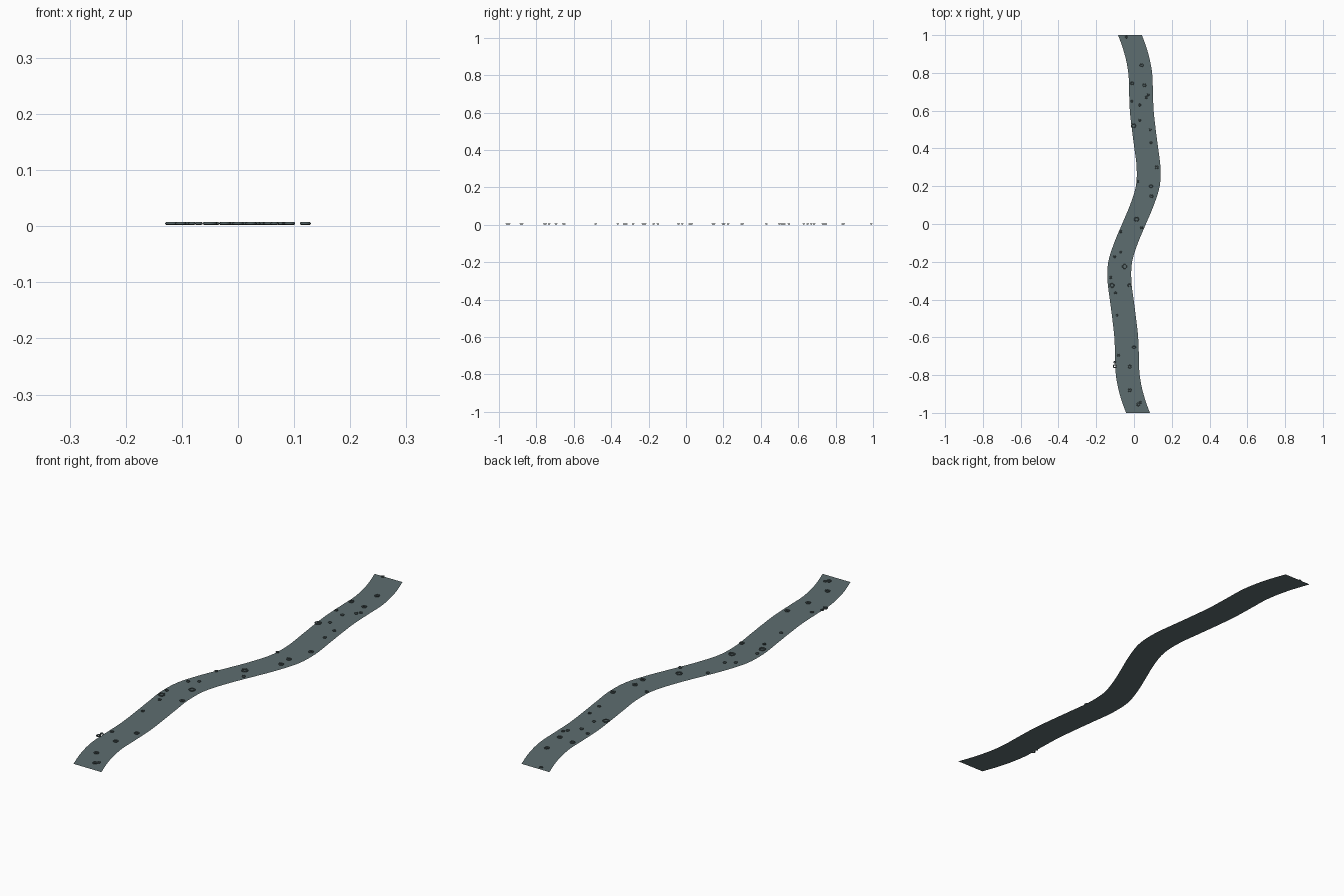
import bpy, bmesh, math

if "Cube" in bpy.data.objects:
    bpy.data.objects.remove(bpy.data.objects["Cube"])

def material(name, rgb):
    m = bpy.data.materials.new(name)
    m.diffuse_color = (*rgb, 1)
    m.use_nodes = True
    m.node_tree.nodes["Principled BSDF"].inputs["Base Color"].default_value = m.diffuse_color
    return m

water_mat = material("water", (0.11, 0.155, 0.16))
ring_mat = material("ripple", (0.09, 0.125, 0.13))

# Centre line of one half; the other half is its point reflection
HALF = [(0, 0), (.1, .042), (.2, .073), (.3, .077), (.4, .065), (.5, .052),
        (.6, .041), (.7, .037), (.8, .033), (.9, .013), (1, -.021)]
WIDTH = 0.126

def offset(i):
    if i < 0:
        return -offset(-i)
    if i > 10:
        return 2 * HALF[10][1] - HALF[9][1] - 0.008
    return HALF[i][1]

def centre_x(y):
    s = math.copysign(1, y)
    i = min(int(abs(y) * 10 + 1e-9), 9)
    t = abs(y) * 10 - i
    a, b, c, d = (offset(i + k) for k in (-1, 0, 1, 2))
    return s * 0.5 * (2*b + (c-a)*t + (2*a-5*b+4*c-d)*t*t + (3*b-a-3*c+d)*t**3)

# Flat winding ribbon
N, M = 80, 4
bm = bmesh.new()
rows = []
for j in range(N + 1):
    y = -1 + 2 * j / N
    rows.append([bm.verts.new((centre_x(y) + WIDTH * (k / M - 0.5), y, 0)) for k in range(M + 1)])
for r0, r1 in zip(rows, rows[1:]):
    for k in range(M):
        bm.faces.new((r0[k], r0[k+1], r1[k+1], r1[k]))
me = bpy.data.meshes.new("stream_surface")
bm.to_mesh(me)
bm.free()
stream = bpy.data.objects.new("stream_surface", me)
bpy.context.collection.objects.link(stream)
me.materials.append(water_mat)

# Small ripple rings on the surface: x, y in hundredths, size class
RINGS = [(-4, 99, 0), (4, 84, 1), (-1, 74.5, 1), (5.5, 73.5, 1), (7.5, 68.5, 0),
         (6.5, 67, 0), (-1.2, 65, 0), (3, 63, 0), (3, 55, 0), (-.3, 52, 2),
         (8.5, 50, 0), (9, 43, 0), (12, 30, 1), (2, 22.5, 0), (9, 20, 1),
         (9.2, 14.7, 1), (1.3, 2.5, 2), (4, -2, 0), (-7, -4, 0), (-7, -15, 0),
         (-10.3, -17.3, 0), (-5, -22.5, 2), (-12.3, -28.3, 0), (-11.7, -32.5, 2),
         (-2.4, -32.5, 1), (-9.8, -36.5, 0), (-9.2, -48.3, 0), (0, -65.3, 1),
         (-8.2, -69.5, 0), (-10.2, -73.2, 0), (-10.2, -75.3, 1), (-2.3, -75.5, 1),
         (-2.3, -88, 1), (2.3, -95.5, 1), (3.3, -94.5, 0)]
SIZES = (0.0045, 0.0075, 0.0105)
for x, y, s in RINGS:
    bpy.ops.mesh.primitive_torus_add(major_segments=20, minor_segments=8,
                                     major_radius=SIZES[s], minor_radius=0.0025,
                                     location=(x / 100, y / 100, 0.005))
    ring = bpy.context.object
    ring.name = "ripple_ring"
    ring.data.materials.append(ring_mat)
    bpy.ops.object.shade_smooth()
